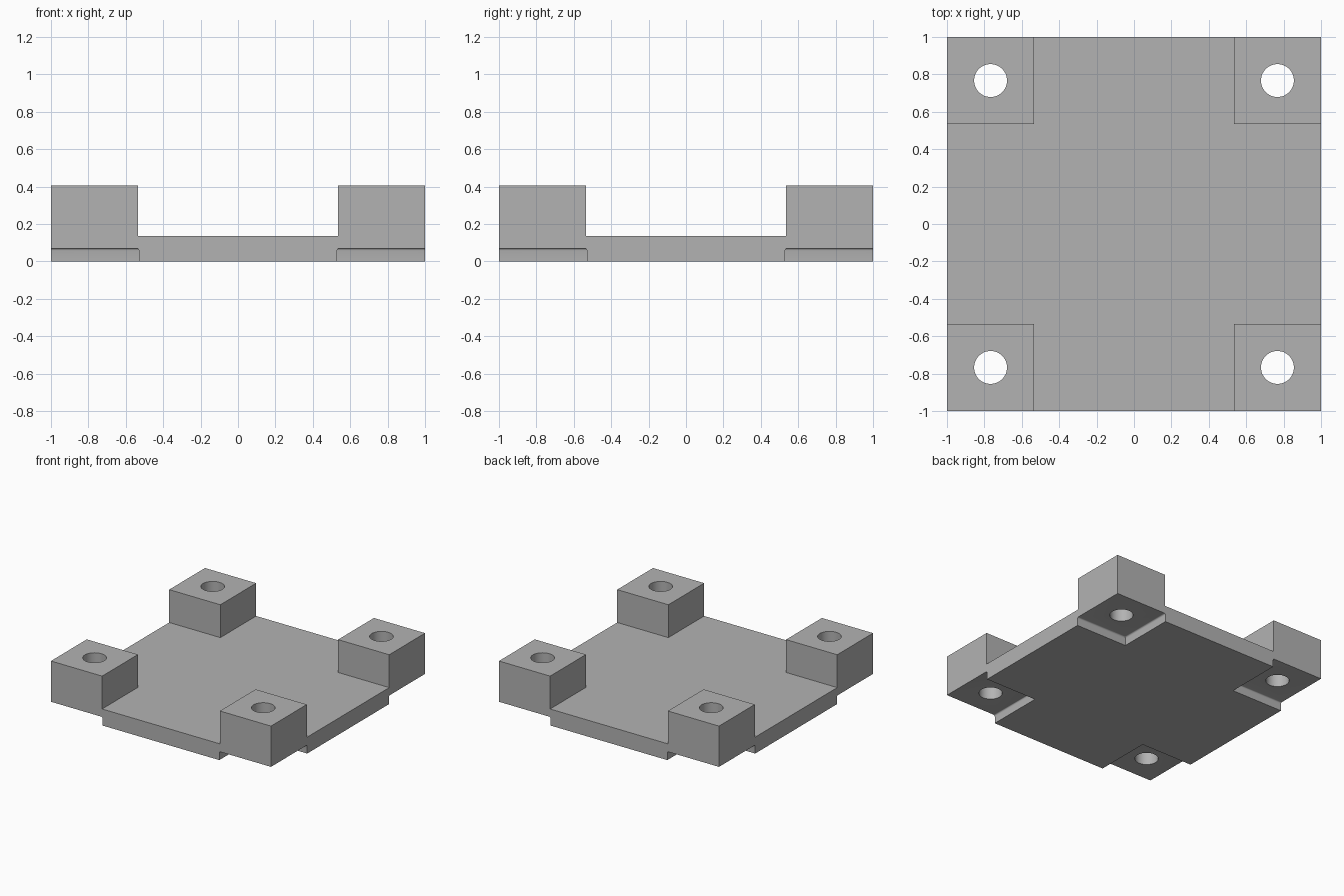
import bpy
import bmesh
from mathutils import Matrix, Vector

if "Cube" in bpy.data.objects:
    bpy.data.objects.remove(bpy.data.objects["Cube"], do_unlink=True)

HEIGHT = 0.405       # top of the corner blocks
PLATE_TOP = 0.135    # top of the plate
BLOCK = 0.535        # inner face of the corner blocks
RECESS = 0.53        # inner wall of the underside recesses
RECESS_TOP = 0.07
HOLE = 0.767
HOLE_RADIUS = 0.088
CORNERS = [(x, y) for x in (-1, 1) for y in (-1, 1)]

grey = bpy.data.materials.new("plain grey")
grey.use_nodes = True
colour = (0.45, 0.45, 0.45, 1)
grey.diffuse_color = colour
grey.node_tree.nodes["Principled BSDF"].inputs["Base Color"].default_value = colour


def make_object(name, bm):
    mesh = bpy.data.meshes.new(name)
    bm.to_mesh(mesh)
    bm.free()
    mesh.materials.append(grey)
    obj = bpy.data.objects.new(name, mesh)
    bpy.context.collection.objects.link(obj)
    return obj


def box(name, low, high, round_top=0):
    low, high = Vector(low), Vector(high)
    bm = bmesh.new()
    placing = Matrix.Translation((low + high) / 2) @ Matrix.Diagonal((high - low).to_4d())
    bmesh.ops.create_cube(bm, size=1, matrix=placing)
    if round_top:
        edges = [e for e in bm.edges if all(v.co.z > high.z - 0.001 for v in e.verts)]
        bmesh.ops.bevel(bm, geom=edges, offset=round_top, segments=4,
                        profile=0.5, affect='EDGES')
    return make_object(name, bm)


def cut(body, cutter):
    cutter.hide_render = True
    modifier = body.modifiers.new("cut", 'BOOLEAN')
    modifier.operation = 'DIFFERENCE'
    modifier.solver = 'EXACT'
    modifier.object = cutter
    bpy.context.view_layer.objects.active = body
    bpy.ops.object.modifier_apply(modifier=modifier.name)
    bpy.data.objects.remove(cutter, do_unlink=True)


base = box("mounting_base", (-1, -1, 0), (1, 1, HEIGHT))

# Crossing channels leave a thin plate with four corner blocks
cut(base, box("channel_cutter", (-BLOCK, -1.2, PLATE_TOP), (BLOCK, 1.2, 1)))
cut(base, box("channel_cutter", (-1.2, -BLOCK, PLATE_TOP), (1.2, BLOCK, 1)))

for sx, sy in CORNERS:
    # Recess under each block, with a softened inner top edge
    xs, ys = sorted((sx * RECESS, sx * 1.2)), sorted((sy * RECESS, sy * 1.2))
    cut(base, box("recess_cutter", (xs[0], ys[0], -0.2),
                  (xs[1], ys[1], RECESS_TOP), round_top=0.012))
    # Screw hole through each block
    bm = bmesh.new()
    bmesh.ops.create_cone(bm, cap_ends=True, segments=64, radius1=HOLE_RADIUS,
                          radius2=HOLE_RADIUS, depth=2,
                          matrix=Matrix.Translation((sx * HOLE, sy * HOLE, 0)))
    cut(base, make_object("hole_cutter", bm))

base.select_set(True)
bpy.context.view_layer.objects.active = base
bpy.ops.object.shade_smooth_by_angle()
